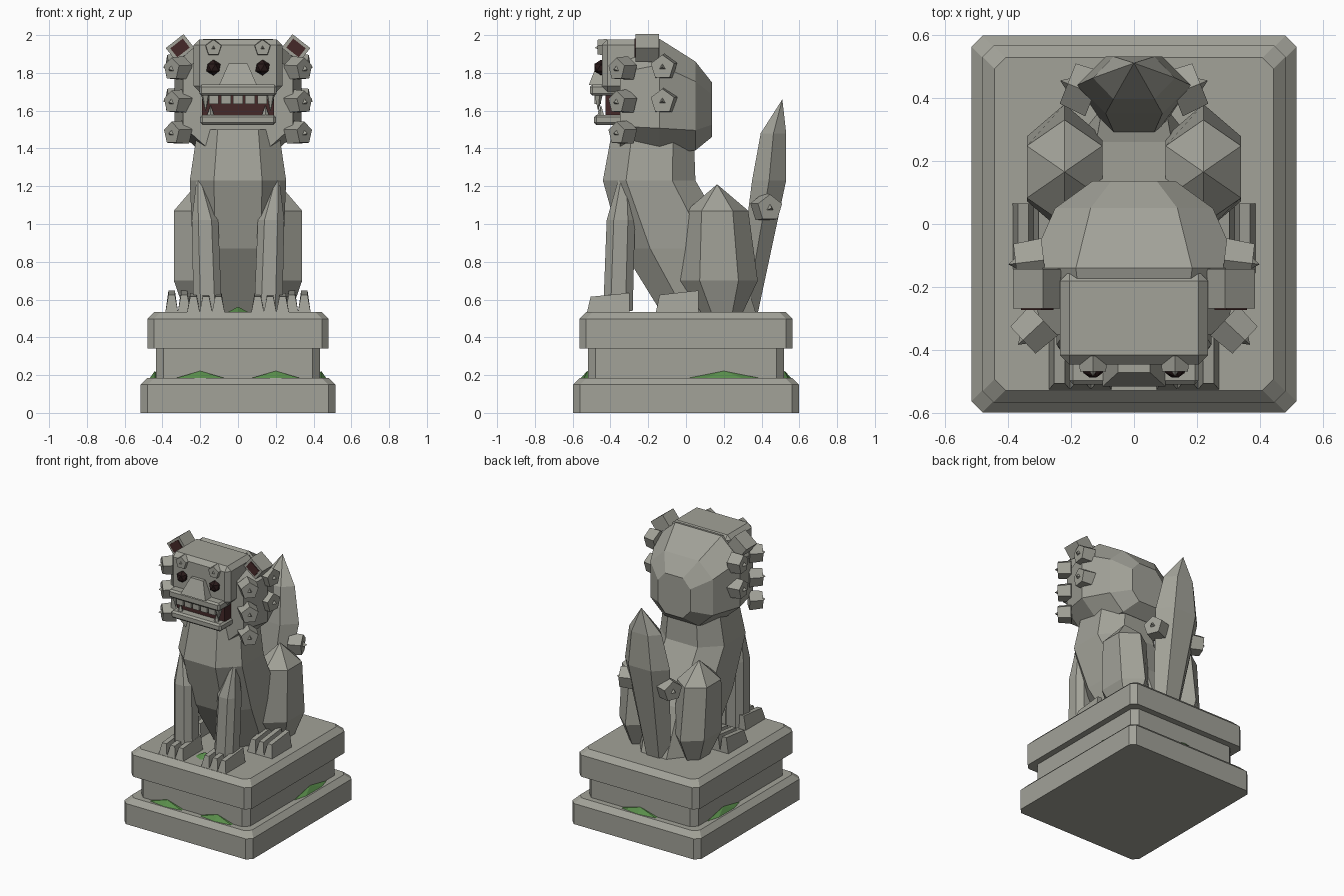
import bpy, bmesh, math
from mathutils import Vector, Matrix

if "Cube" in bpy.data.objects:
    bpy.data.objects.remove(bpy.data.objects["Cube"])

def material(name, rgb):
    m = bpy.data.materials.new(name)
    m.diffuse_color = (*rgb, 1)
    m.use_nodes = True
    m.node_tree.nodes["Principled BSDF"].inputs["Base Color"].default_value = m.diffuse_color
    return m

STONE = material("grey stone", (0.36, 0.36, 0.315))
RED = material("dark red", (0.06, 0.022, 0.022))
BLACK = material("dark eye", (0.022, 0.01, 0.01))
MOSS = material("moss green", (0.10, 0.27, 0.07))

def finish(name, bm, mat=STONE):
    bmesh.ops.recalc_face_normals(bm, faces=bm.faces)
    me = bpy.data.meshes.new(name)
    bm.to_mesh(me)
    bm.free()
    me.materials.append(mat)
    ob = bpy.data.objects.new(name, me)
    bpy.context.collection.objects.link(ob)
    return ob

def octagon(c):
    return [(1, -c), (1, c), (c, 1), (-c, 1), (-1, c), (-1, -c), (-c, -1), (c, -1)]

def ngon(n, phase=0):
    return [(math.cos(phase + i * math.tau / n), math.sin(phase + i * math.tau / n)) for i in range(n)]

SQUARE = [(1, -1), (1, 1), (-1, 1), (-1, -1)]

def loft(name, section, rings, axis='z', mat=STONE):
    """rings: (position on axis, centre u, centre v, half u, half v)"""
    bm = bmesh.new()
    loops = []
    for t, cu, cv, ru, rv in rings:
        pts = [(cu + a * ru, cv + b * rv) for a, b in section]
        loops.append([bm.verts.new((u, v, t) if axis == 'z' else (u, t, v)) for u, v in pts])
    n = len(section)
    for A, B in zip(loops, loops[1:]):
        for i in range(n):
            bm.faces.new((A[i], A[(i + 1) % n], B[(i + 1) % n], B[i]))
    bm.faces.new(loops[0])
    bm.faces.new(loops[-1])
    bmesh.ops.remove_doubles(bm, verts=bm.verts, dist=0.0005)
    return finish(name, bm, mat)

def box(name, lo, hi, mat=STONE, bevel=0.0, matrix=None):
    lo, hi = Vector(lo), Vector(hi)
    bm = bmesh.new()
    bmesh.ops.create_cube(bm, size=1)
    for v in bm.verts:
        v.co = Vector([(lo[i] + hi[i]) / 2 + v.co[i] * (hi[i] - lo[i]) for i in range(3)])
    if bevel:
        bmesh.ops.bevel(bm, geom=bm.edges[:], offset=bevel, segments=1, affect='EDGES')
    if matrix:
        bm.transform(matrix)
    return finish(name, bm, mat)

def cone(name, base, direction, r1, r2, depth, n, mat=STONE, scale=(1, 1, 1)):
    bm = bmesh.new()
    bmesh.ops.create_cone(bm, cap_ends=True, segments=n, radius1=r1, radius2=r2, depth=depth)
    q = Vector(direction).to_track_quat('Z', 'Y').to_matrix().to_4x4()
    bm.transform(Matrix.Translation(base) @ q @ Matrix.Diagonal((*scale, 1)) @ Matrix.Translation((0, 0, depth / 2)))
    return finish(name, bm, mat)

def curl(name, face, direction, r, depth):
    """Five-sided stone curl with a small spike; face = centre of its outer face"""
    d = Vector(direction).normalized()
    f = Vector(face)
    cone(name, f - d * depth, d, r, r * 0.9, depth, 5)
    cone(name + "_spike", f - d * 0.002, d, r * 0.28, 0, r * 0.35, 3)

# Plinth: three stacked slabs with chamfered corners
def slab(name, hx, hy, z0, z1, ch, top):
    def ring(z, i):
        x, y = hx - i, hy - i
        return [(x, -y + ch), (x, y - ch), (x - ch, y), (-x + ch, y),
                (-x, y - ch), (-x, -y + ch), (-x + ch, -y), (x - ch, -y)], z
    bm = bmesh.new()
    levels = [(z0, 0), (z1 - top, 0), (z1, top)] if top else [(z0, 0), (z1, 0)]
    loops = [[bm.verts.new((x, y, z)) for x, y in ring(z, i)[0]] for z, i in levels]
    for A, B in zip(loops, loops[1:]):
        for i in range(8):
            bm.faces.new((A[i], A[(i + 1) % 8], B[(i + 1) % 8], B[i]))
    bm.faces.new(loops[0])
    bm.faces.new(loops[-1])
    finish(name, bm)

slab("plinth_base", 0.515, 0.597, 0, 0.185, 0.035, 0.036)
slab("plinth_middle", 0.435, 0.52, 0.18, 0.345, 0.04, 0)
slab("plinth_top", 0.48, 0.565, 0.34, 0.535, 0.035, 0.038)

# Moss patches
for i, (x, y, rx, ry) in enumerate([(-0.2, -0.522, 0.165, 0.04), (0.2, -0.522, 0.165, 0.04),
                                    (0.44, 0.2, 0.035, 0.21), (-0.44, 0.2, 0.035, 0.21), (0, 0.522, 0.18, 0.04)]):
    cone(f"moss_{i}", (x, y, 0.18), (0, 0, 1), 1, 0, 0.042, 6, MOSS, (rx, ry, 1))
cone("moss_top", (0, -0.38, 0.53), (0, 0, 1), 0.07, 0, 0.032, 6, MOSS)

# Torso
loft("torso", octagon(0.5), [(0.53, 0, 0.12, 0.20, 0.25), (0.87, 0, -0.04, 0.24, 0.30),
                             (1.23, 0, -0.195, 0.255, 0.245), (1.5, 0, -0.175, 0.215, 0.215)])

# Tail
loft("tail", ngon(6), [(0.53, 0, 0.32, 0.10, 0.07), (1.23, 0, 0.44, 0.18, 0.104),
                       (1.48, 0, 0.463, 0.13, 0.078), (1.66, 0, 0.51, 0.0, 0.0)])

# Mane (head mass), lofted front to back
loft("mane", octagon(0.55), [(-0.35, 0, 1.66, 0.29, 0.26), (-0.14, 0, 1.675, 0.335, 0.305),
                             (0.05, 0, 1.625, 0.25, 0.235), (0.137, 0, 1.605, 0.13, 0.145)], 'y')

# Face, muzzle and jaws
box("face", (-0.235, -0.445, 1.70), (0.235, -0.15, 1.978), bevel=0.03)
box("mouth", (-0.19, -0.425, 1.55), (0.19, -0.3, 1.71), RED)
box("upper_lip", (-0.205, -0.508, 1.68), (0.205, -0.36, 1.738), bevel=0.012)
box("lower_jaw", (-0.2, -0.487, 1.525), (0.2, -0.3, 1.578), bevel=0.012)
loft("nose", SQUARE, [(1.735, 0, -0.46, 0.10, 0.055), (1.85, 0, -0.44, 0.05, 0.03)])
for i in range(5):
    x = (i - 2) * 0.064
    box(f"tooth_{i}", (x - 0.026, -0.485, 1.635), (x + 0.026, -0.45, 1.69))

for s, side in ((1, "right"), (-1, "left")):
    # Fangs, eyes and brows
    cone(f"upper_fang_{side}", (s * 0.172, -0.465, 1.69), (0, 0, -1), 0.026, 0, 0.095, 5)
    cone(f"lower_fang_{side}", (s * 0.145, -0.45, 1.57), (0, 0, 1), 0.022, 0, 0.06, 5)
    bm = bmesh.new()
    bmesh.ops.create_icosphere(bm, subdivisions=1, radius=0.042,
                               matrix=Matrix.Translation((s * 0.13, -0.45, 1.828)))
    finish(f"eye_{side}", bm, BLACK)
    curl(f"brow_{side}", (s * 0.13, -0.468, 1.932), (0, -1, 0), 0.048, 0.05)

    # Ears: tilted blocks with a dark inner plate
    m = Matrix.Translation((s * 0.307, -0.205, 1.932)) @ Matrix.Rotation(s * math.radians(38), 4, 'Y')
    box(f"ear_{side}", (-0.06, -0.062, -0.046), (0.06, 0.062, 0.046), matrix=m)
    box(f"ear_inner_{side}", (-0.042, -0.068, -0.03), (0.042, -0.06, 0.03), RED, matrix=m)

    # Mane curls
    for i, z in enumerate((1.82, 1.645, 1.48)):
        curl(f"front_curl_{side}_{i}", (s * 0.352, -0.368, z), (s * 0.8, -0.75, 0), 0.068, 0.09)
    for i, z in enumerate((1.83, 1.65)):
        curl(f"side_curl_{side}_{i}", (s * 0.375, -0.125, z), (s, -0.12, 0), 0.073, 0.09)
    curl(f"tail_curl_{side}", (s * 0.21, 0.445, 1.085), (s, 0.4, 0), 0.08, 0.09)

    # Haunch and front leg
    loft(f"haunch_{side}", ngon(6, math.pi / 6), [
        (0.53, s * 0.22, 0.19, 0.07, 0.11), (0.70, s * 0.22, 0.175, 0.138, 0.205),
        (1.07, s * 0.22, 0.165, 0.138, 0.165), (1.21, s * 0.22, 0.165, 0, 0)])
    loft(f"front_leg_{side}", octagon(0.5), [
        (0.54, s * 0.16, -0.36, 0.075, 0.078), (1.02, s * 0.175, -0.345, 0.07, 0.075),
        (1.23, s * 0.205, -0.33, 0.015, 0.03)])

    # Paws: three wedge toes each, higher at the back
    for part, cx, y0, y1, zf, zb in (("front", 0.17, -0.525, -0.30, 0.615, 0.635),
                                     ("hind", 0.285, -0.16, 0.065, 0.625, 0.648)):
        for k in (-1, 0, 1):
            loft(f"{part}_toe_{side}_{k + 1}", SQUARE, [
                (y0, s * (cx + k * 0.066), (0.53 + zf) / 2, 0.034, (zf - 0.53) / 2),
                (y1, s * (cx + k * 0.066), (0.53 + zb) / 2, 0.034, (zb - 0.53) / 2)], 'y')
            # Narrow the upper edge of each toe and slope its front
            for v in bpy.context.collection.objects[f"{part}_toe_{side}_{k + 1}"].data.vertices:
                if v.co.z > 0.56:
                    v.co.x += (s * (cx + k * 0.066) - v.co.x) * 0.5
                    if v.co.y < (y0 + y1) / 2:
                        v.co.y += 0.02
